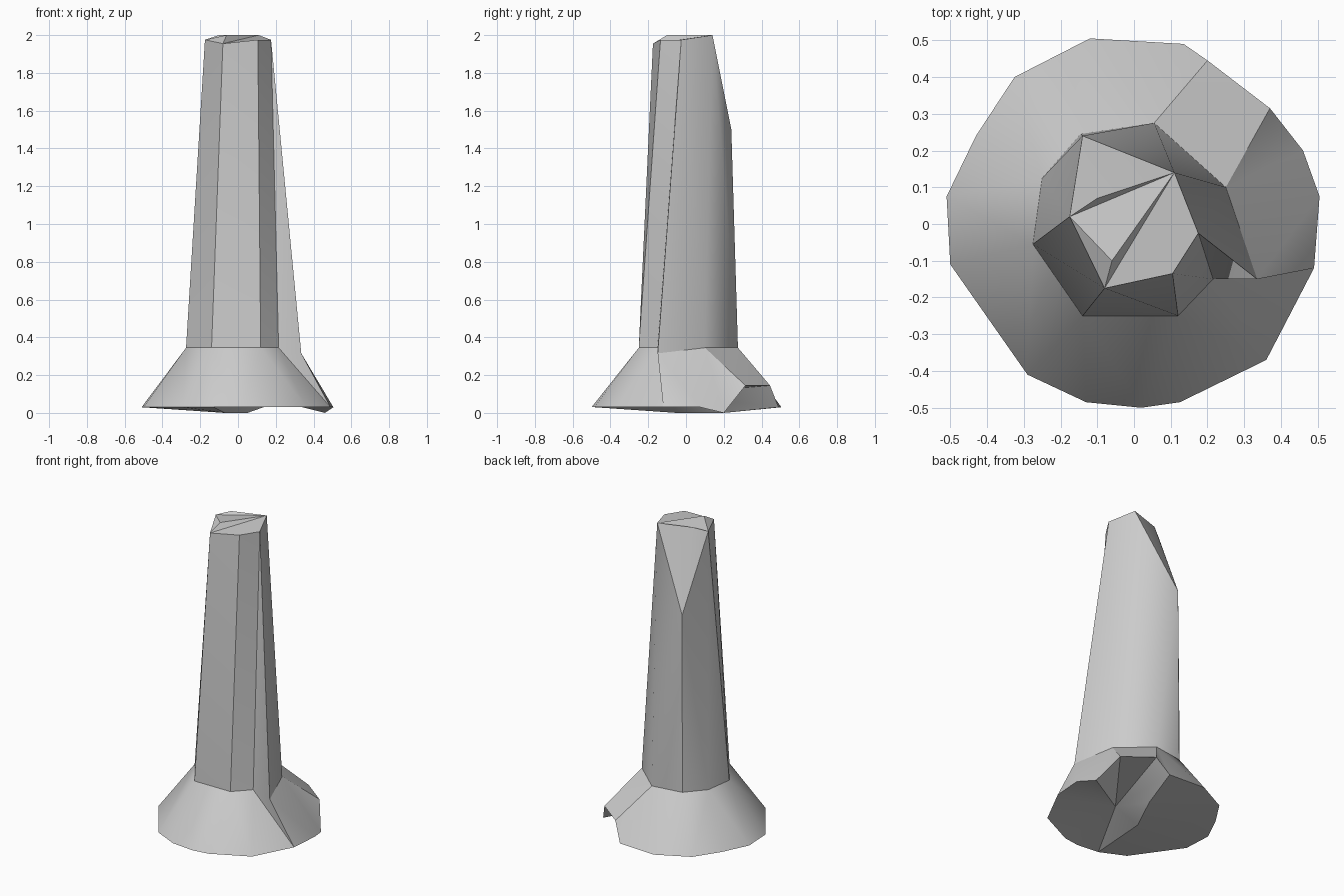
import bpy
import bmesh
from math import atan2, pi

if "Cube" in bpy.data.objects:
    bpy.data.objects.remove(bpy.data.objects["Cube"], do_unlink=True)

# One plain grey for the whole worn stone
stone = bpy.data.materials.new("stone_grey")
stone.use_nodes = True
grey = (0.6, 0.6, 0.6, 1)
stone.diffuse_color = grey
stone.node_tree.nodes["Principled BSDF"].inputs["Base Color"].default_value = grey

bm = bmesh.new()


def ring(points, z):
    """Make a ring of vertices; a point may carry its own height."""
    return [bm.verts.new((p[0], p[1], p[2] if len(p) > 2 else z)) for p in points]


def unwrapped_angles(verts):
    """Angles around the axis, always increasing, with the first repeated."""
    angles = [atan2(v.co.y, v.co.x) for v in verts]
    angles.append(angles[0] + 2 * pi)
    for i in range(1, len(angles) - 1):
        while angles[i] < angles[i - 1]:
            angles[i] += 2 * pi
    return angles


def bridge(lower, upper):
    """Join two rings of unequal count, choosing the least twisted edge."""
    low, up = unwrapped_angles(lower), unwrapped_angles(upper)
    i = j = 0
    n, m = len(lower), len(upper)
    while i < n or j < m:
        step_low = abs(low[i + 1] - up[j]) if i < n else 99
        step_up = abs(up[j + 1] - low[i]) if j < m else 99
        a, b = lower[i % n], upper[j % m]
        if step_low < step_up:
            i += 1
            bm.faces.new((a, lower[i % n], b))
        else:
            j += 1
            bm.faces.new((a, upper[j % m], b))


# Rim of the flared foot, with the broken notch at the back
rim = ring([(.49, -.12), (.505, .075), (.46, .2, 0), (.37, .315, .145),
            (.2, .445, .145), (.135, .49), (-.12, .505), (-.325, .4),
            (-.43, .24), (-.51, .075), (-.5, -.11), (-.29, -.41),
            (-.13, -.485), (.02, -.5), (.125, -.485), (.36, -.37)], .03)

# Waist where the shaft meets the foot
waist = ring([(.335, -.15, .315), (.25, .1), (.055, .275), (-.145, .245),
              (-.25, .125), (-.275, -.055), (-.14, -.25), (.12, -.25),
              (.215, -.15)], .345)

# Shaft top; the third corner is the low tip of the chipped face
crown = ring([(.175, -.025), (.11, .14, 2), (-.14, .24, 1.5), (-.175, .02),
              (-.08, -.175, 1.955), (.105, -.135)], 1.975)

bridge(rim, waist)
bridge(waist, crown)

# Rough top surface and chipped back face
right, back, chip, left, front, front_right = crown
ridge_back, ridge_front = ring([(-.1, .07), (-.06, -.1)], 2)
for face in [(right, back, front, front_right),
             (back, ridge_front, front), (ridge_front, left, front),
             (back, left, ridge_front), (back, ridge_back, left),
             (back, chip, ridge_back), (ridge_back, chip, left)]:
    bm.faces.new(face)

# Uneven underside: rim fans in to a hollow and two low bumps
hollow, bump_back, bump_left = ring([(.06, -.1, .1), (.05, .2), (-.07, -.05)], 0)
hubs = [hollow] * 5 + [bump_back] * 3 + [bump_left] * 4 + [hollow] * 4
for i, vert in enumerate(rim):
    k = (i + 1) % len(rim)
    bm.faces.new((rim[k], vert, hubs[i]))
    if hubs[k] is not hubs[i]:
        bm.faces.new((rim[k], hubs[i], hubs[k]))
bm.faces.new((hollow, bump_left, bump_back))

bmesh.ops.recalc_face_normals(bm, faces=bm.faces)
mesh = bpy.data.meshes.new("stone_pillar")
bm.to_mesh(mesh)
bm.free()
mesh.materials.append(stone)
pillar = bpy.data.objects.new("stone_pillar", mesh)
bpy.context.collection.objects.link(pillar)

# Soft shading on shallow bends, crisp on the rest
bpy.ops.object.select_all(action="DESELECT")
pillar.select_set(True)
bpy.context.view_layer.objects.active = pillar
bpy.ops.object.shade_smooth_by_angle(angle=pi / 6)
